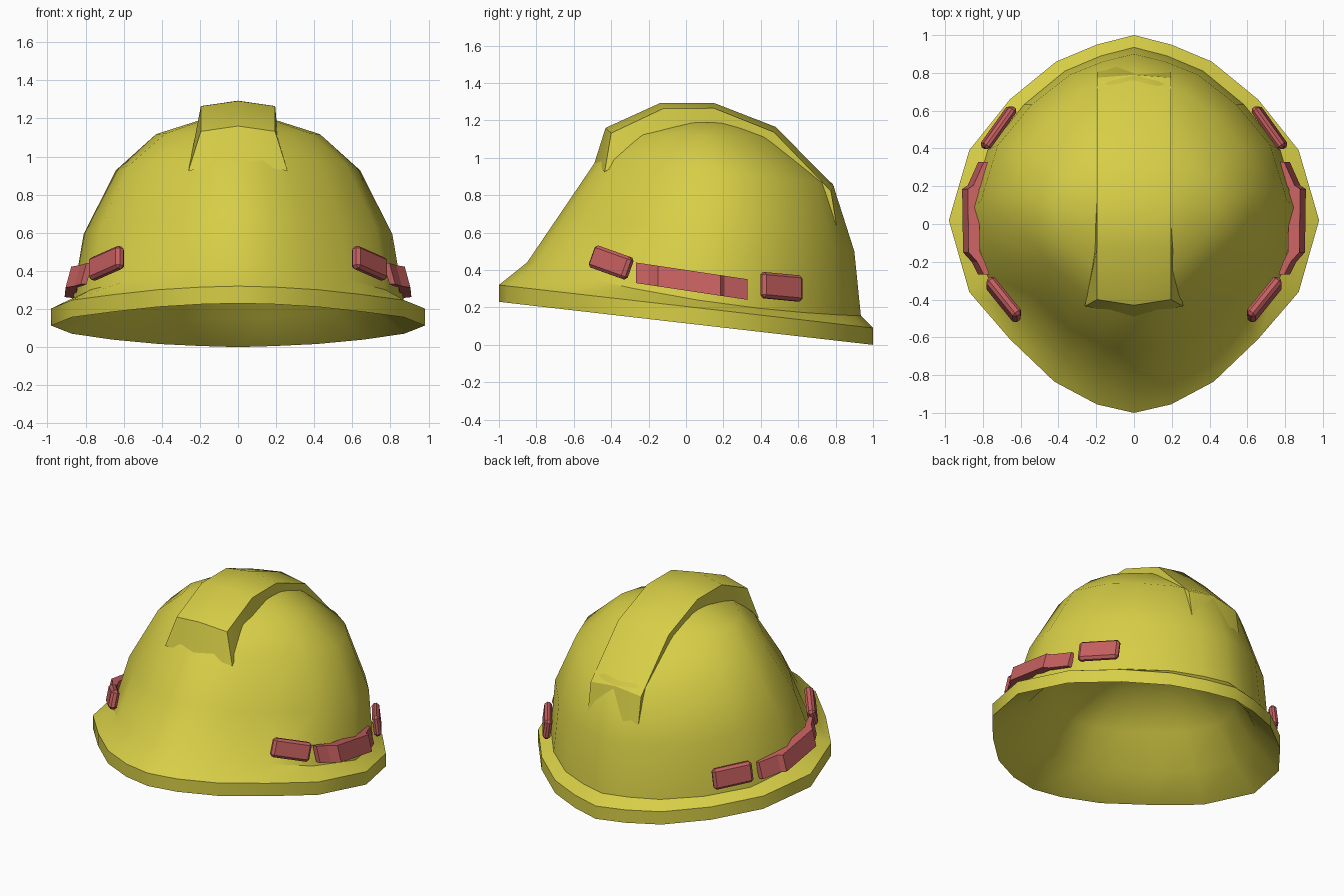
import bpy, bmesh, math
from mathutils import Vector, Matrix

if "Cube" in bpy.data.objects:
    bpy.data.objects.remove(bpy.data.objects["Cube"], do_unlink=True)


def material(name, rgb):
    m = bpy.data.materials.new(name)
    m.use_nodes = True
    m.diffuse_color = (*rgb, 1)
    m.node_tree.nodes["Principled BSDF"].inputs["Base Color"].default_value = (*rgb, 1)
    return m


YELLOW = material("helmet yellow", (0.68, 0.62, 0.062))
RED = material("clip red", (0.56, 0.115, 0.115))


def finish(name, bm, mat, smooth=None):
    bmesh.ops.recalc_face_normals(bm, faces=bm.faces)
    mesh = bpy.data.meshes.new(name)
    bm.to_mesh(mesh)
    bm.free()
    mesh.materials.append(mat)
    ob = bpy.data.objects.new(name, mesh)
    bpy.context.collection.objects.link(ob)
    if smooth:
        bpy.ops.object.select_all(action="DESELECT")
        ob.select_set(True)
        bpy.context.view_layer.objects.active = ob
        bpy.ops.object.shade_smooth_by_angle(angle=math.radians(smooth))


def bridge(bm, a, b, closed=True):
    for i in range(len(a) if closed else len(a) - 1):
        j = (i + 1) % len(a)
        bm.faces.new((a[i], a[j], b[j], b[i]))


# Slightly pointed plan outline, front to back, mirrored to a full loop
half = [(0, -1), (.2, -.955), (.43, -.835), (.67, -.61), (.89, -.36), (1, .02),
        (.89, .39), (.67, .66), (.42, .86), (.2, .95), (0, 1)]
outline = half + [(-x, y) for x, y in reversed(half[1:-1])]


def ring(bm, width, y0, z0, y1, z1, sag=0):
    """Tilted loop from front point (y0, z0) to back point (y1, z1), sagging at the sides."""
    return [bm.verts.new((width * u, (y0 + y1) / 2 + (y1 - y0) / 2 * v,
                          (z0 + z1) / 2 + (z1 - z0) / 2 * v - sag * (1 - v * v)))
            for u, v in outline]


# Shell: lining, brim and dome lofted as one surface
bm = bmesh.new()
sections = [
    (.38, -.27, .66, .47, .59), (.62, -.55, .52, .71, .38), (.77, -.72, .33, .84, .15),
    (.98, -1, .23, 1, 0), (.98, -1, .32, 1, .09),
    (.87, -.85, .44, .935, .155, .055), (.81, -.68, .69, .90, .50),
    (.64, -.47, 1.0, .785, .86), (.43, -.31, 1.125, .48, 1.11),
    (.21, -.10, 1.19, .32, 1.185)]
rings = [ring(bm, *s) for s in sections]
for a, b in zip(rings, rings[1:]):
    bridge(bm, a, b)
for loop, z in ((rings[0], .71), (rings[-1], 1.215)):
    tip = bm.verts.new((0, .12, z))
    for i, v in enumerate(loop):
        bm.faces.new((v, loop[(i + 1) % len(loop)], tip))
finish("helmet_shell", bm, YELLOW, 35)

# Raised crest: centre-line y, z, edge shift in y, then base half width, y, z
crest = [(-.43, 1.16, .03, .26, -.435, .925), (-.14, 1.292, .02, .21, -.14, 1.10),
         (.15, 1.293, 0, .19, .14, 1.15), (.48, 1.165, -.01, .19, .45, 1.05),
         (.79, .85, -.015, .19, .72, .78), (.885, .48, -.05, .19, .80, .46)]
bm = bmesh.new()
rows = []
for y, z, shift, w, by, bz in crest:
    rows.append([bm.verts.new(p) for p in (
        (-w, by, bz), (-.195, y + shift, z - .028), (0, y, z),
        (.195, y + shift, z - .028), (w, by, bz))])
for a, b in zip(rows, rows[1:]):
    bridge(bm, a, b, closed=False)
# Front face runs down flush into the dome
left, top_left, top, top_right, right = rows[0]
foot = bm.verts.new((0, -.492, .965))
bm.faces.new((left, top_left, top, foot))
bm.faces.new((right, top_right, top, foot))
finish("crest", bm, YELLOW, 30)


def clip(name, centre, along, size, lean):
    """Bevelled block lying against the shell."""
    t = Vector(along).normalized()
    up = Vector((0, 0, 1)) - t * t.z
    out = up.cross(t).normalized()
    if out.x * centre[0] < 0:
        out = -out
    n = (out + up.normalized() * lean).normalized()
    frame = Matrix((t, n, t.cross(n))).transposed().to_4x4()
    bm = bmesh.new()
    bmesh.ops.create_cube(bm, size=1)
    bmesh.ops.scale(bm, vec=size, verts=bm.verts)
    bmesh.ops.bevel(bm, geom=bm.edges[:], offset=.016, segments=1, affect="EDGES")
    bmesh.ops.transform(bm, matrix=Matrix.Translation(centre) @ frame, verts=bm.verts)
    finish(name, bm, RED)


def side_strap(name, s):
    """Wrapped strap, sloping down to the back and leaning inwards."""
    bm = bmesh.new()
    rows = []
    for x, y, depth in ((.825, -.268, .03), (.86, -.20, .04), (.905, -.15, .06),
                        (.91, .185, .06), (.88, .205, .04), (.825, .328, .03)):
        z = .345 - .15 * y
        rows.append([bm.verts.new((s * px, y, pz)) for px, pz in (
            (x, z - .055), (x - .03, z + .055),
            (x - .03 - depth, z + .055), (x - depth, z - .055))])
    for a, b in zip(rows, rows[1:]):
        bridge(bm, a, b)
    bm.faces.new(rows[0])
    bm.faces.new(rows[-1])
    finish(name, bm, RED)


# Clips and strap on both sides
for side, s in (("left", 1), ("right", -1)):
    clip("front_clip_" + side, (s * .69, -.40, .44), (s * .17, .21, -.075), (.26, .055, .125), .22)
    clip("rear_clip_" + side, (s * .717, .51, .31), (s * -.15, .21, -.02), (.265, .048, .14), .12)
    side_strap("side_strap_" + side, s)
